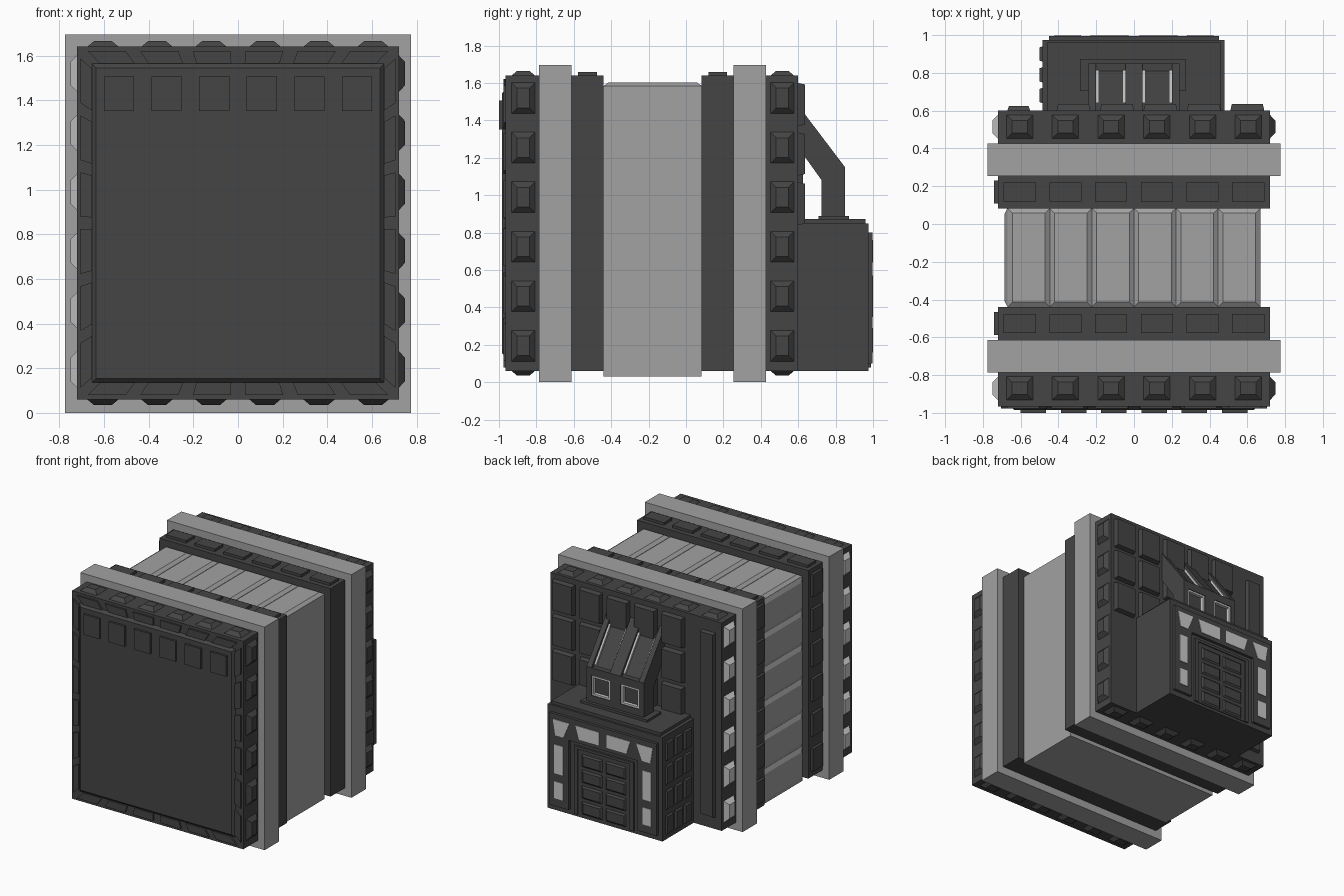
import bpy, bmesh
from mathutils import Vector

if "Cube" in bpy.data.objects:
    bpy.data.objects.remove(bpy.data.objects["Cube"])


def material(name, v):
    m = bpy.data.materials.new(name)
    m.diffuse_color = (v, v, v, 1)
    m.use_nodes = True
    m.node_tree.nodes["Principled BSDF"].inputs["Base Color"].default_value = m.diffuse_color
    return m


DARK = material("dark_grey", 0.06)
GREY = material("mid_grey", 0.36)
LIGHT = material("light_grey", 0.55)
X, Y, Z = Vector((1, 0, 0)), Vector((0, 1, 0)), Vector((0, 0, 1))
# Each surface direction: in-plane axes and outward normal
FACES = {"right": (Y, Z, X), "left": (Y, Z, -X), "top": (X, Y, Z),
         "bottom": (X, Y, -Z), "front": (X, Z, -Y), "back": (X, Z, Y)}


def build(name, pieces, mat):
    """One object from tapered plates: (face, origin, outline, depth, inset)."""
    bm = bmesh.new()
    for face, origin, outline, depth, inset in pieces:
        u, v, n = FACES[face]
        o = Vector(origin)
        cu = sum(p[0] for p in outline) / len(outline)
        cv = sum(p[1] for p in outline) / len(outline)

        def pull(a, c):
            return a - inset * ((a > c) - (a < c))
        low = [bm.verts.new(o + u * a + v * b) for a, b in outline]
        high = [bm.verts.new(o + u * pull(a, cu) + v * pull(b, cv) + n * depth)
                for a, b in outline]
        bm.faces.new(low)
        bm.faces.new(high)
        k = len(low)
        for i in range(k):
            j = (i + 1) % k
            bm.faces.new((low[i], low[j], high[j], high[i]))
    bmesh.ops.recalc_face_normals(bm, faces=bm.faces)
    me = bpy.data.meshes.new(name)
    bm.to_mesh(me)
    bm.free()
    me.materials.append(mat)
    ob = bpy.data.objects.new(name, me)
    bpy.context.collection.objects.link(ob)
    return ob


def rect(w, h):
    return [(-w / 2, -h / 2), (w / 2, -h / 2), (w / 2, h / 2), (-w / 2, h / 2)]


def plate(face, origin, w, h, depth, inset=0):
    return (face, origin, rect(w, h), depth, inset)


def box(x0, x1, y0, y1, z0, z1):
    return plate("top", ((x0 + x1) / 2, (y0 + y1) / 2, z0), x1 - x0, y1 - y0, z1 - z0)


def row(step, centre=0):
    return [centre + step * (i - 2.5) for i in range(6)]


XS, ZS = row(0.242), row(0.265, 0.857)

# Light flanges and dark inner collars
for tag, y0, y1 in (("front", -0.787, -0.613), ("rear", 0.255, 0.427)):
    build(tag + "_flange", [box(-0.775, 0.775, y0, y1, 0, 1.695)], GREY)
for tag, y0, y1 in (("front", -0.613, -0.44), ("rear", 0.083, 0.255)):
    yc = (y0 + y1) / 2
    parts = [box(-0.72, 0.72, y0, y1, 0.06, 1.64)]
    parts += [plate("top", (x, yc, 1.64), 0.17, 0.1, 0.02) for x in XS]
    parts += [plate("left", (-0.72, yc, z), 0.12, 0.17, 0.022) for z in ZS]
    build(tag + "_collar", parts, DARK)

# End blocks with tapered studs on four sides
for tag, y0, y1, yc in (("front", -0.965, -0.787, -0.87), ("rear", 0.427, 0.6, 0.515)):
    build(tag + "_end_block", [box(-0.72, 0.72, y0, y1, 0.06, 1.64)], DARK)
    studs = [plate("right", (0.72, yc, z), 0.125, 0.165, 0.028, 0.03) for z in ZS]
    for x in XS:
        studs.append(plate("top", (x, yc, 1.64), 0.14, 0.125, 0.025, 0.03))
        studs.append(plate("bottom", (x, yc, 0.06), 0.14, 0.125, 0.025, 0.03))
    build(tag + "_studs", studs, DARK)
    build(tag + "_left_windows",
          [plate("left", (-0.72, yc, z), 0.125, 0.165, 0.03, 0.03) for z in ZS], LIGHT)

# Central body with shallow ribs on the top and left
build("central_body", [box(-0.67, 0.67, -0.44, 0.083, 0.03, 1.585)], GREY)
ribs = [plate("top", (x, -0.178, 1.585), 0.223, 0.522, 0.018, 0.025) for x in row(0.223)]
ribs += [plate("left", (-0.67, -0.178, z), 0.522, 0.256, 0.015, 0.03)
         for z in row(0.258, 0.81)]
build("body_ribs", ribs, GREY)

# Front face: raised panel, square tiles, skewed border plates
front = [plate("front", (0, -0.965, 0.85), 1.31, 1.43, 0.02, 0.02)]
front += [plate("front", (x, -0.985, 1.43), 0.135, 0.155, 0.015) for x in row(0.213)]
for s in (-1, 1):
    for c in row(0.235):
        a, b = c - 0.085, c + 0.085
        edge = [(a, s * 0.77), (b, s * 0.77), (b * 0.92, s * 0.715), (a * 0.92, s * 0.715)]
        front.append(("front", (0, -0.965, 0.85), edge, 0.012, 0))
    for c in row(0.255):
        a, b = c - 0.1, c + 0.1
        edge = [(s * 0.705, a), (s * 0.705, b), (s * 0.655, b * 0.94), (s * 0.655, a * 0.94)]
        front.append(("front", (0, -0.965, 0.85), edge, 0.012, 0))
build("front_face", front, DARK)

# Rear wall tiles and one tall strip
tiles = [plate("back", (0.6 - 0.23 * i, 0.6, z), 0.18, 0.23, 0.035, 0.008)
         for i in range(5) for z in (1.485, 1.22, 0.955)]
tiles.append(plate("back", (-0.61, 0.6, 0.85), 0.12, 1.4, 0.025, 0.008))
build("rear_wall_tiles", tiles, DARK)

# Entrance block: box, roof slab, left side tiles
entry = [box(-0.485, 0.48, 0.6, 0.975, 0.06, 0.85),
         plate("top", (0, 0.78, 0.85), 0.92, 0.36, 0.022),
         plate("top", (-0.005, 0.79, 0.872), 0.56, 0.165, 0.018)]
entry += [plate("left", (-0.485, y, z), 0.08, 0.14, 0.015, 0.005)
          for y in (0.68, 0.79, 0.9) for z in (0.17, 0.36, 0.55, 0.73)]
build("entrance_block", entry, DARK)

# Door surround and paneled door
door = [box(-0.45, -0.29, 0.975, 0.996, 0.1, 0.8),
        box(0.29, 0.45, 0.975, 0.996, 0.1, 0.8),
        box(-0.29, 0.29, 0.975, 0.996, 0.63, 0.8),
        box(-0.22, 0.22, 0.975, 0.982, 0.08, 0.58)]
door += [plate("back", (s * 0.1, 0.982, 0.14 + 0.12 * i), 0.17, 0.095, 0.01, 0.012)
         for s in (-1, 1) for i in range(4)]
door += [box(s * 0.235 - 0.015, s * 0.235 + 0.015, 0.975, 0.99, 0.08, 0.595) for s in (-1, 1)]
door.append(box(-0.25, 0.25, 0.975, 0.99, 0.58, 0.6))
build("entrance_door", door, DARK)

# Light windows around the door
panes = []
for s in (-1, 1):
    for poly in ([(s * 0.03, 0.66), (s * 0.2, 0.66), (s * 0.23, 0.76), (s * 0.03, 0.76)],
                 [(s * 0.33, 0.64), (s * 0.4, 0.64), (s * 0.42, 0.76), (s * 0.28, 0.76)]):
        panes.append(("back", (0, 0.996, 0), poly, 0.004, 0))
    for z, h in ((0.46, 0.22), (0.225, 0.13)):
        panes.append(plate("back", (s * 0.37, 0.996, z), 0.075, h, 0.004))
build("entrance_windows", panes, LIGHT)


# Elbow duct from the entrance roof to the rear wall, with ribs and channels
def elbow(x0, x1, drop):
    prof = [(0.6, 1.21 + 0.045), (0.725, 1.08), (0.725, 0.87), (0.85 - drop, 0.87),
            (0.85 - drop, 1.15 - drop * 0.5), (0.6, 1.48 - drop * 1.6)]
    return ("right", (x0, 0, 0), prof, x1 - x0, 0)


duct = [elbow(-0.2, 0.2, 0.03)]
duct += [elbow(x - w, x + w, 0) for x, w in ((-0.22, 0.02), (0, 0.045), (0.22, 0.02))]
for s in (-1, 1):
    # cross bar at the bend, sill and lintel of each lower opening
    duct += [box(s * 0.122 - 0.08, s * 0.122 + 0.08, 0.81, 0.85, 1.09, 1.15),
             box(s * 0.122 - 0.08, s * 0.122 + 0.08, 0.81, 0.85, 0.88, 0.94)]
build("elbow_duct", duct, DARK)

lights = []
for s in (-1, 1):
    for x in (s * 0.052, s * 0.193):
        strip = [(0.64, 1.36), (0.81, 1.14), (0.815, 1.165), (0.64, 1.405)]
        lights.append(("right", (x - 0.008, 0, 0), strip, 0.016, 0))
        lights.append(box(x - 0.008, x + 0.008, 0.81, 0.845, 0.94, 1.09))
    for z in (0.947, 1.083):
        lights.append(box(s * 0.122 - 0.075, s * 0.122 + 0.075, 0.81, 0.845, z - 0.007, z + 0.007))
build("duct_light_strips", lights, LIGHT)
